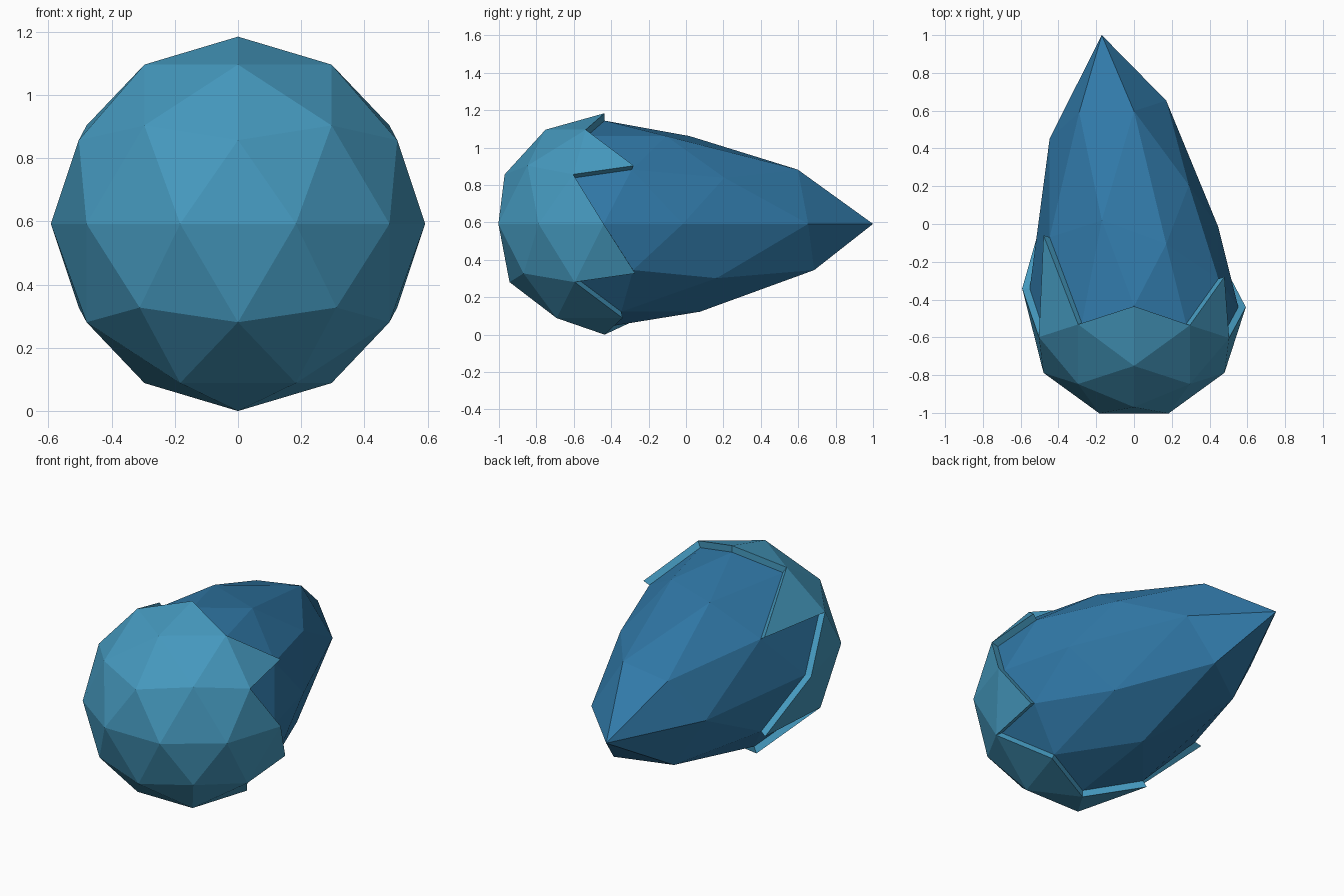
import bpy, bmesh
from mathutils import Vector, Matrix

if "Cube" in bpy.data.objects:
    bpy.data.objects.remove(bpy.data.objects["Cube"])

R_BODY, R_SHELL = 0.552, 0.592        # inner body and outer shell radii
CENTRE = Vector((0, -0.44, 0.592))
TIP = Vector((-0.309, 0.951, 0)) * R_BODY   # vertex pulled out to the point
PULL, REACH = 0.915, 0.815


def unit_ball():
    bm = bmesh.new()
    bmesh.ops.create_icosphere(bm, subdivisions=2, radius=1,
                               matrix=Matrix.Rotation(-1.5707963, 4, 'Z'))
    for v in bm.verts:
        v.co.normalize()
    return bm


def stretch(direction, radius):
    """Place a point on the ball, then drag it back with a smooth falloff."""
    t = max(0, 1 - (direction * R_BODY - TIP).length / REACH)
    pull = PULL * (3 * t * t - 2 * t ** 3)
    return CENTRE + direction * radius + Vector((0, pull, 0))


def finish(bm, name, colour):
    bmesh.ops.recalc_face_normals(bm, faces=bm.faces[:])
    mesh = bpy.data.meshes.new(name)
    bm.to_mesh(mesh)
    bm.free()
    obj = bpy.data.objects.new(name, mesh)
    bpy.context.collection.objects.link(obj)
    mat = bpy.data.materials.new(name + "_colour")
    mat.diffuse_color = colour
    mat.use_nodes = True
    mat.node_tree.nodes["Principled BSDF"].inputs["Base Color"].default_value = mat.diffuse_color
    mesh.materials.append(mat)


# pointed body
bm = unit_ball()
for v in bm.verts:
    v.co = stretch(v.co.normalized(), R_BODY)
finish(bm, "pointed_body", (0.03, 0.19, 0.39, 1))

# front shell: jagged front half of the ball, thickened outward
bm = unit_ball()
back = []
for f in bm.faces:
    c = f.calc_center_median()
    if c.y + 0.06 * c.z > 0:
        back.append(f)
bmesh.ops.delete(bm, geom=back, context='FACES')
inner = set(bm.verts)
bmesh.ops.extrude_face_region(bm, geom=bm.faces[:], use_keep_orig=True)
for v in bm.verts:
    v.co = stretch(v.co.normalized(), R_BODY if v in inner else R_SHELL)
finish(bm, "front_shell", (0.06, 0.32, 0.52, 1))
